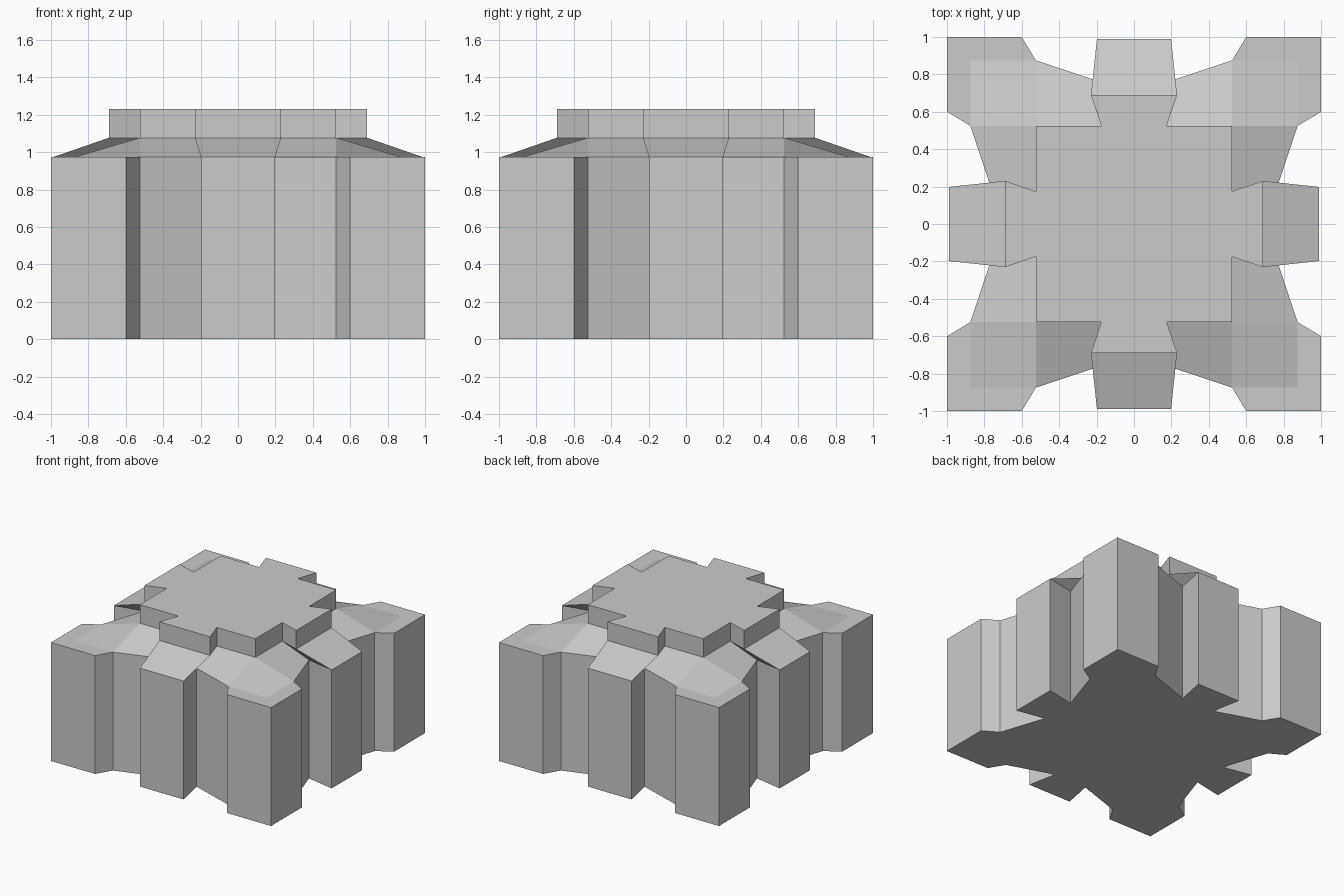
import bpy, bmesh

if "Cube" in bpy.data.objects:
    bpy.data.objects.remove(bpy.data.objects["Cube"])

Z_EAVE, Z_ROOF, Z_TOP = 0.973, 1.077, 1.23

# One quarter of each plan outline, clockwise from the back arm; the rest is rotated
WALL = [(-0.198, 0.99), (0.198, 0.99), (0.15, 0.75), (0.525, 0.875), (0.6, 1),
        (1, 1), (1, 0.6), (0.875, 0.525), (0.75, 0.15)]
CROWN = [(-0.23, 0.69), (0.23, 0.69), (0.175, 0.525), (0.525, 0.525), (0.525, 0.175)]


def turn(p, k):
    x, y = p
    for _ in range(k):
        x, y = y, -x
    return x, y


def outline(quarter):
    return [turn(p, k) for k in range(4) for p in quarter]


def make(name, faces):
    """Build an object from polygons given as lists of 3D points."""
    bm = bmesh.new()
    for f in faces:
        bm.faces.new([bm.verts.new(p) for p in f])
    bmesh.ops.remove_doubles(bm, verts=bm.verts, dist=0.0005)
    me = bpy.data.meshes.new(name)
    bm.to_mesh(me)
    bm.free()
    ob = bpy.data.objects.new(name, me)
    bpy.context.collection.objects.link(ob)
    return ob


def walls(pts, z0, z1):
    n = len(pts)
    return [[(*pts[i], z0), (*pts[i], z1), (*pts[(i + 1) % n], z1), (*pts[(i + 1) % n], z0)]
            for i in range(n)]


# Body: notched walls and underside
wall = outline(WALL)
make("body", walls(wall, 0, Z_EAVE) + [[(*p, 0) for p in wall]])

# Crown: raised cross-shaped block on top
crown = outline(CROWN)
make("crown", walls(crown, Z_ROOF, Z_TOP) + [[(*p, Z_TOP) for p in reversed(crown)]])

# Roof: slopes from eaves to crown, with flat ledges on the corner blocks
roof = []
for k in range(4):
    lo = [(*turn(p, k), Z_EAVE) for p in WALL + [turn(WALL[0], 1)]]
    hi = [(*turn(p, k), Z_ROOF) for p in CROWN + [turn(CROWN[0], 1)]]
    inner = (*turn((0.875, 0.875), k), Z_EAVE)
    for a, b, c, d in ((0, 1, 1, 0), (1, 2, 2, 1), (2, 3, 3, 2), (7, 8, 4, 3), (8, 9, 5, 4)):
        roof.append([hi[d], hi[c], lo[b], lo[a]])
    roof.append([hi[3], lo[7], inner, lo[3]])
    roof.append([lo[3], inner, lo[5], lo[4]])
    roof.append([inner, lo[7], lo[6], lo[5]])
ob = make("roof", roof)

# Consistent face directions
for o in bpy.data.objects:
    bm = bmesh.new()
    bm.from_mesh(o.data)
    bmesh.ops.recalc_face_normals(bm, faces=bm.faces)
    up = max(bm.faces, key=lambda f: abs(f.normal.z) * f.calc_area())
    if (up.normal.z > 0) == (o.name == "body"):
        bmesh.ops.reverse_faces(bm, faces=bm.faces)
    bm.to_mesh(o.data)
    bm.free()
